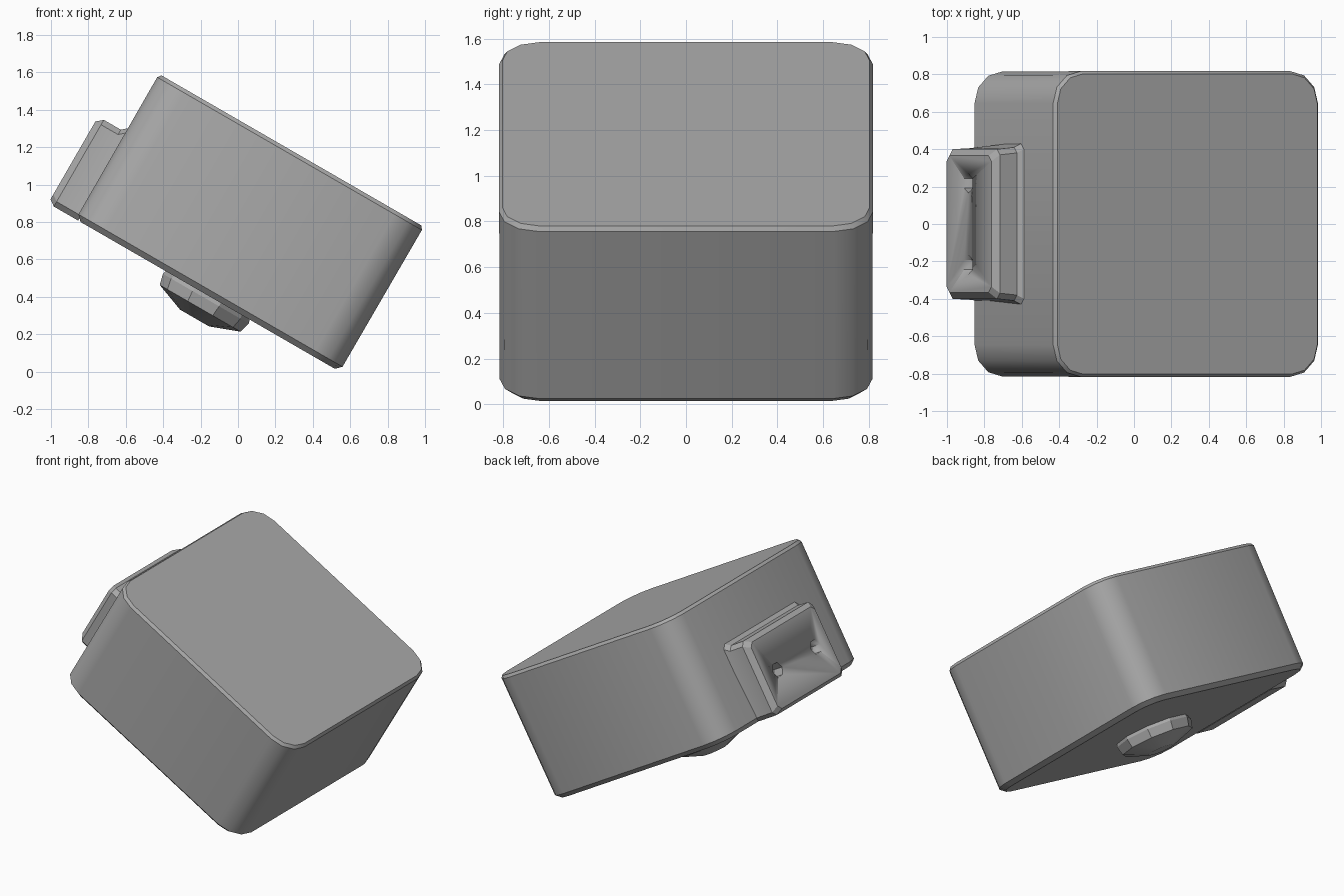
import bpy, bmesh, math
from mathutils import Matrix, Vector

cube = bpy.data.objects.get("Cube")
if cube:
    bpy.data.objects.remove(cube, do_unlink=True)

# Everything is modelled upright, then tilted as one
TILT = Matrix.Translation((0.063, 0, 0.797)) @ Matrix.Rotation(math.radians(30), 4, 'Y')

grey = bpy.data.materials.new("plain_grey")
COLOUR = (0.4, 0.4, 0.4, 1)
grey.diffuse_color = COLOUR
grey.use_nodes = True
grey.node_tree.nodes["Principled BSDF"].inputs["Base Color"].default_value = COLOUR


def loft(name, rings, smooth=35):
    """Bridge equal-sized rings of points and cap both ends."""
    bm = bmesh.new()
    loops = [[bm.verts.new(p) for p in ring] for ring in rings]
    n = len(loops[0])
    for a, b in zip(loops, loops[1:]):
        for i in range(n):
            j = (i + 1) % n
            bm.faces.new((a[i], a[j], b[j], b[i]))
    bm.faces.new(loops[0])
    bm.faces.new(loops[-1])
    bmesh.ops.recalc_face_normals(bm, faces=bm.faces)
    bm.transform(TILT)
    mesh = bpy.data.meshes.new(name)
    bm.to_mesh(mesh)
    bm.free()
    mesh.materials.append(grey)
    obj = bpy.data.objects.new(name, mesh)
    bpy.context.collection.objects.link(obj)
    bpy.ops.object.select_all(action='DESELECT')
    bpy.context.view_layer.objects.active = obj
    obj.select_set(True)
    bpy.ops.object.shade_smooth_by_angle(angle=math.radians(smooth))
    return obj


def rounded_square(half, radius, z, steps=3):
    c = half - radius
    pts = []
    for k, (sx, sy) in enumerate(((1, 1), (-1, 1), (-1, -1), (1, -1))):
        for s in range(steps + 1):
            a = math.pi / 2 * (k + s / steps)
            pts.append((sx * c + radius * math.cos(a), sy * c + radius * math.sin(a), z))
    return pts


def circle(radius, z, sides=10):
    return [(radius * math.cos(math.tau * i / sides),
             radius * math.sin(math.tau * i / sides), z) for i in range(sides)]


# Main case: rounded block, wider chamfer underneath
loft("case_body", [rounded_square(h, r, z) for h, r, z in (
    (0.785, 0.15, -0.45), (0.815, 0.17, -0.42),
    (0.817, 0.17, 0.425), (0.803, 0.16, 0.445))])

# Shallow domed button under the case
loft("bottom_button", [circle(r, z) for r, z in (
    (0.25, -0.42), (0.265, -0.47), (0.25, -0.53), (0.09, -0.59))], smooth=20)


# Mounting plate on the side, flaring where it meets the case
def plate_ring(x, low_y, top_y, low, top, cut=0.03):
    half = [(low_y - cut, low), (low_y, low + cut), (top_y, top - cut), (top_y - cut, top)]
    outline = half + [(-y, z) for y, z in reversed(half)]
    return [(x, y, z) for y, z in outline]


plate = loft("mounting_plate", [
    plate_ring(-0.985, 0.365, 0.365, -0.425, 0.055),
    plate_ring(-0.95, 0.40, 0.40, -0.45, 0.085),
    plate_ring(-0.845, 0.405, 0.41, -0.45, 0.085),
    plate_ring(-0.80, 0.41, 0.44, -0.45, 0.125)], smooth=20)

# Two screw holes in the plate
for side, label in ((1, "back"), (-1, "front")):
    rings = [[(x, y + side * 0.217, z - 0.19) for y, z, _ in circle(r, 0, 6)]
             for x, r in ((-1.02, 0.052), (-0.91, 0.05))]
    cutter = loft(label + "_hole_cutter", rings)
    cutter.hide_render = True
    cutter.hide_viewport = True
    cut = plate.modifiers.new(label + "_hole", 'BOOLEAN')
    cut.operation = 'DIFFERENCE'
    cut.solver = 'EXACT'
    cut.object = cutter
